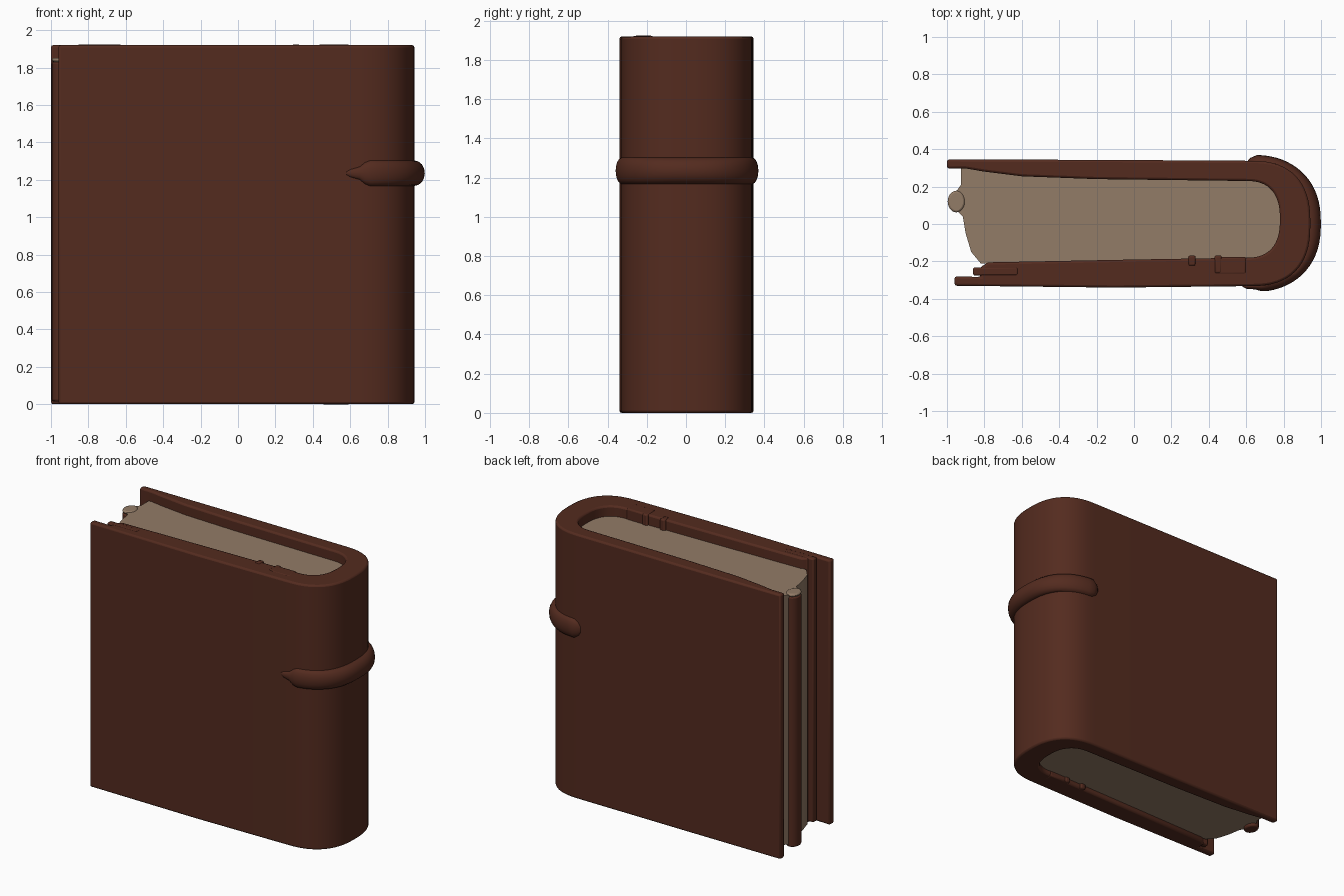
import bpy, bmesh
from math import sin, cos, pi, radians, hypot, copysign

cube = bpy.data.objects.get("Cube")
if cube:
    bpy.data.objects.remove(cube, do_unlink=True)


def material(name, rgb):
    m = bpy.data.materials.new(name)
    m.diffuse_color = (*rgb, 1)
    m.use_nodes = True
    bsdf = m.node_tree.nodes["Principled BSDF"]
    bsdf.inputs["Base Color"].default_value = (*rgb, 1)
    bsdf.inputs["Roughness"].default_value = 0.8
    return m


leather = material("brown_leather", (0.088, 0.024, 0.0135))
paper = material("aged_paper", (0.29, 0.2, 0.135))


def finish(name, bm, mat, bevel=0.0):
    bmesh.ops.recalc_face_normals(bm, faces=bm.faces)
    me = bpy.data.meshes.new(name)
    bm.to_mesh(me)
    bm.free()
    me.materials.append(mat)
    me.shade_smooth()
    me.set_sharp_from_angle(angle=radians(40))
    ob = bpy.data.objects.new(name, me)
    bpy.context.collection.objects.link(ob)
    if bevel:
        mod = ob.modifiers.new("soft_edges", "BEVEL")
        mod.width = bevel
        mod.segments = 2
        mod.limit_method = "ANGLE"
        mod.angle_limit = radians(40)


def prism(name, outline, z0, z1, mat, bevel=0.0):
    """Extrude a plan outline upwards."""
    bm = bmesh.new()
    face = bm.faces.new([bm.verts.new((x, y, z0)) for x, y in outline])
    top = bmesh.ops.extrude_face_region(bm, geom=[face])["geom"]
    bmesh.ops.translate(bm, vec=(0, 0, z1 - z0),
                        verts=[v for v in top if isinstance(v, bmesh.types.BMVert)])
    finish(name, bm, mat, bevel)


def power(v, e):
    return copysign(abs(v) ** e, v)


def arc(cx, cy, rx, ry, a0=90, a1=-90, n=32, square=2.5):
    """Points on a squared-off ellipse."""
    angles = [radians(a0 + (a1 - a0) * i / n) for i in range(n + 1)]
    e = 2 / square
    return [(cx + rx * power(cos(a), e), cy + ry * power(sin(a), e)) for a in angles]


def rect(x0, x1, y0, y1):
    return [(x0, y0), (x1, y0), (x1, y1), (x0, y1)]


HEIGHT = 1.92
SPINE = (0.62, 0.003, 0.323, 0.335)

# Wrapped cover: two boards joined by a round spine
outer = [(-1, 0.345), (-0.2, 0.343)] + arc(*SPINE) + [(-0.1, -0.34), (-0.96, -0.33)]
inner_front = [(-0.96, -0.28), (-0.82, -0.283), (-0.82, -0.23), (-0.78, -0.205), (0, -0.19)]
inner_back = [(-0.2, 0.24), (-0.6, 0.255), (-0.8, 0.28), (-0.9, 0.297), (-1, 0.297)]
inner_spine = arc(0.6, 0.025, 0.18, 0.205, -90, 90)
prism("cover", outer + inner_front + inner_spine + inner_back, 0, HEIGHT, leather, 0.012)

# Page block with a curved fore edge swelling into the rolled edge
pages = [(-0.925, 0.305), (-0.925, 0.21), (-0.95, 0.175), (-0.95, 0.075), (-0.915, 0.04),
         (-0.9, -0.05), (-0.87, -0.15), (-0.82, -0.21), (-0.76, -0.215), (0, -0.2)]
pages += arc(0.6, 0.025, 0.19, 0.215, -90, 90)
pages += [(-0.2, 0.25), (-0.6, 0.265), (-0.8, 0.29)]
prism("page_block", pages, 0.035, 1.845, paper)

# Rolled edge down the fore edge, with its paper-coloured tip
roll = arc(-0.95, 0.12, 0.046, 0.058, 0, 345, 23, 2)
prism("fore_edge_roll", roll, 0.015, 1.83, leather, 0.01)
prism("fore_edge_roll_tip", roll, 1.83, 1.852, paper, 0.01)

# Turned-in flap, and the band and ribs wrapped over the front board
prism("inner_flap", rect(-0.86, -0.62, -0.275, -0.232), 0.01, HEIGHT + 0.002, leather, 0.008)
prism("inner_band", rect(0.45, 0.6, -0.27, -0.176), -0.001, HEIGHT + 0.002, leather, 0.01)
for name, x, front in (("inner_rib_outer", 0.31, -0.225), ("inner_rib_inner", 0.45, -0.265)):
    prism(name, rect(x - 0.02, x + 0.02, front, -0.168), 0, HEIGHT + 0.004, leather, 0.01)


def strap():
    """Half-round strap swept round the spine, thin tail at the front."""
    rx, ry = SPINE[2:]
    # Each station: x, y, normal x, normal y, thickness, half height
    path = [(0.61, 0.337, 0, 1, 0.004, 0.02), (0.625, 0.337, 0, 1, 0.018, 0.045)]
    steps = 32
    for i, (x, y) in enumerate(arc(*SPINE, 86, -79, steps)):
        a = radians(86 - 165 * i / steps)
        nx, ny = power(cos(a), 1.2) / rx, power(sin(a), 1.2) / ry
        k = hypot(nx, ny)
        path.append((x, y, nx / k, ny / k, 0.032 + 0.024 * cos(a) ** 4, 0.068))
    path += [(0.68, -0.331, 0, -1, 0.028, 0.058), (0.65, -0.332, 0, -1, 0.018, 0.034),
             (0.6, -0.332, 0, -1, 0.014, 0.02), (0.58, -0.332, 0, -1, 0.003, 0.008)]
    bm = bmesh.new()
    sides = 16
    rings = []
    for x, y, nx, ny, t, h in path:
        ring = []
        for j in range(sides):
            b = 2 * pi * j / sides
            d = t * cos(b)
            ring.append(bm.verts.new((x + nx * d, y + ny * d, 1.235 + h * sin(b))))
        rings.append(ring)
    for r, s in zip(rings, rings[1:]):
        for j in range(sides):
            k = (j + 1) % sides
            bm.faces.new((r[j], r[k], s[k], s[j]))
    bm.faces.new(rings[0])
    bm.faces.new(rings[-1])
    finish("spine_strap", bm, leather)


strap()
